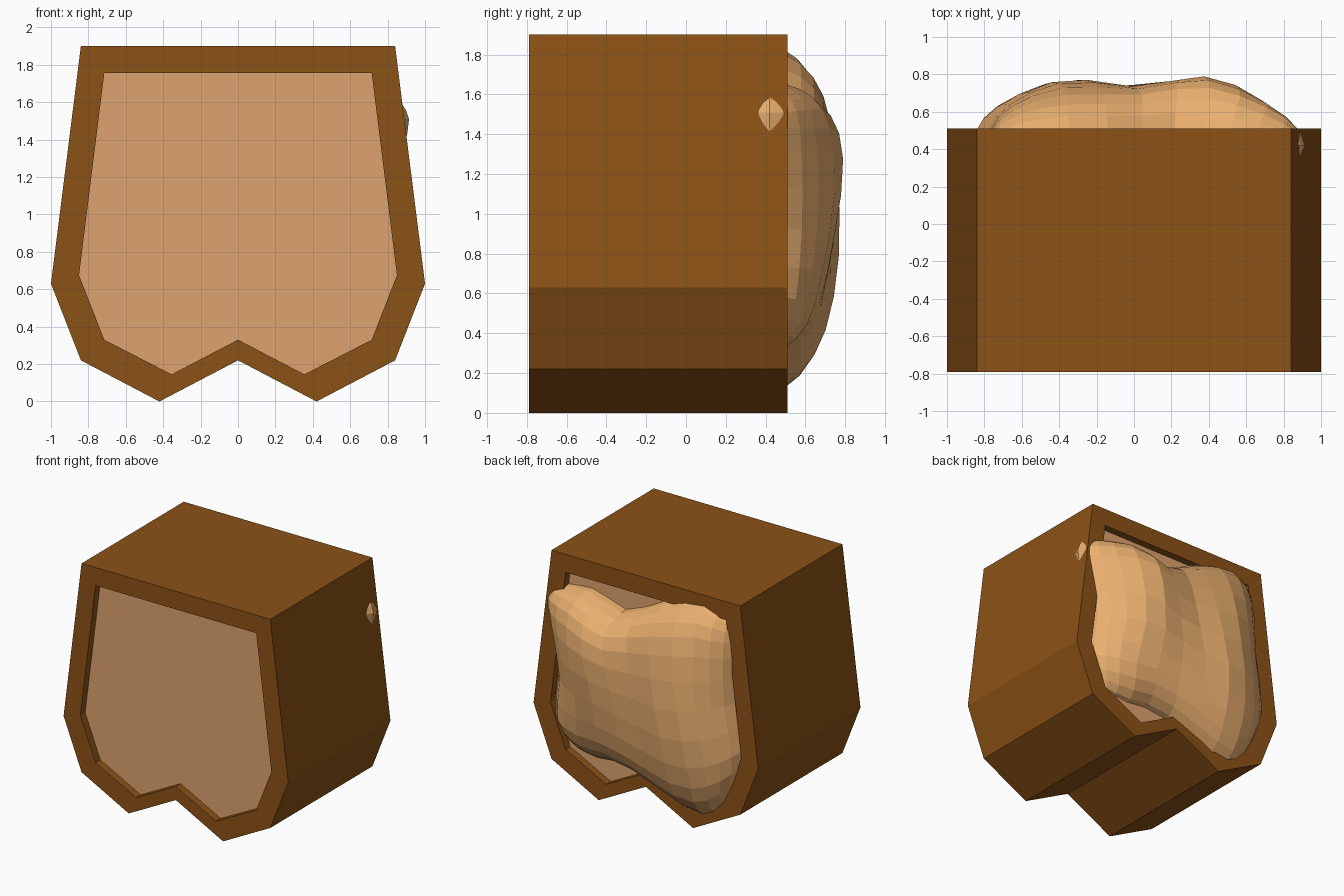
import bpy, bmesh, math
from mathutils import Vector

if "Cube" in bpy.data.objects:
    bpy.data.objects.remove(bpy.data.objects["Cube"])


def material(name, rgb):
    m = bpy.data.materials.new(name)
    m.diffuse_color = (*rgb, 1)
    m.use_nodes = True
    m.node_tree.nodes["Principled BSDF"].inputs["Base Color"].default_value = m.diffuse_color
    return m


def add_object(name, bm, mat):
    bmesh.ops.recalc_face_normals(bm, faces=bm.faces)
    me = bpy.data.meshes.new(name)
    bm.to_mesh(me)
    bm.free()
    me.materials.append(mat)
    ob = bpy.data.objects.new(name, me)
    bpy.context.collection.objects.link(ob)
    return ob


def mirrored(half):
    # half profile runs from top right to the centre notch
    return half + [(-x, z) for x, z in reversed(half) if x > 0]


crust = material("crust_brown", (0.26, 0.085, 0.008))
cream = material("cream_tan", (0.73, 0.37, 0.16))
dough = material("dough_tan", (0.82, 0.43, 0.16))

outer = mirrored([(0.84, 1.9), (1.0, 0.63), (0.84, 0.22), (0.42, 0.0), (0, 0.22)])
inner = mirrored([(0.715, 1.755), (0.85, 0.675), (0.715, 0.33), (0.355, 0.145), (0, 0.33)])
n = len(outer)

# Outer shell: a tube with a thick wall
bm = bmesh.new()
loops = [[bm.verts.new((x, y, z)) for x, z in prof]
         for prof, y in ((outer, -0.79), (outer, 0.51), (inner, 0.51), (inner, -0.79))]
for k in range(4):
    a, b = loops[k], loops[(k + 1) % 4]
    for i in range(n):
        j = (i + 1) % n
        bm.faces.new((a[i], a[j], b[j], b[i]))
add_object("outer_shell", bm, crust)

# Inner core: recessed a little at both ends
bm = bmesh.new()
face = bm.faces.new([bm.verts.new((x, -0.73, z)) for x, z in inner])
ext = bmesh.ops.extrude_face_region(bm, geom=[face], use_keep_orig=True)
bmesh.ops.translate(bm, vec=(0, 1.18, 0),
                    verts=[v for v in ext["geom"] if isinstance(v, bmesh.types.BMVert)])
add_object("inner_core", bm, cream)

# Lumpy filling: a pillow patch stretched between four curved edges (x, z)
top = [(-.78, 1.74), (-.5, 1.84), (-.12, 1.73), (.2, 1.57), (.5, 1.66), (.86, 1.62)]
bottom = [(-.76, .36), (-.62, .16), (-.45, .11), (-.15, .22), (.17, .33), (.48, .31), (.72, .36)]
left = [(-.76, .36), (-.86, .68), (-.80, 1.1), (-.79, 1.5), (-.78, 1.74)]
right = [(.72, .36), (.84, .6), (.80, .95), (.87, 1.3), (.915, 1.5), (.86, 1.62)]


def spline(pts, t):
    p = [Vector(q) for q in pts]
    p = [2 * p[0] - p[1]] + p + [2 * p[-1] - p[-2]]
    s = t * (len(pts) - 1)
    i = min(int(s), len(pts) - 2)
    f = s - i
    a, b, c, d = p[i:i + 4]
    return 0.5 * (2 * b + (c - a) * f + (2 * a - 5 * b + 4 * c - d) * f * f
                  + (3 * b - a - 3 * c + d) * f ** 3)


def patch(s, t):
    b0, b1, l, r = spline(bottom, s), spline(top, s), spline(left, t), spline(right, t)
    c00, c10, c01, c11 = map(Vector, (bottom[0], bottom[-1], top[0], top[-1]))
    return ((1 - t) * b0 + t * b1 + (1 - s) * l + s * r
            - ((1 - s) * (1 - t) * c00 + s * (1 - t) * c10 + (1 - s) * t * c01 + s * t * c11))


def bump(x, z, cx, cz, sx, sz):
    return math.exp(-((x - cx) / sx) ** 2 - ((z - cz) / sz) ** 2)


N = 14
bm = bmesh.new()
for side in (1, -0.8):
    grid = []
    for i in range(N + 1):
        row = []
        for j in range(N + 1):
            u, v = (math.sin((k / N - 0.5) * math.pi) for k in (i, j))
            x, z = patch((u + 1) / 2, (v + 1) / 2)
            h = (0.29 + 0.10 * bump(x, z, .42, 1.25, .3, .5)
                 + 0.07 * bump(x, z, -.35, 1.0, .28, .7))
            dome = math.sqrt(max(0, (1 - abs(u) ** 3) * (1 - abs(v) ** 3)))
            row.append(bm.verts.new((x, 0.42 + side * h * dome, z)))
        grid.append(row)
    for i in range(N):
        for j in range(N):
            bm.faces.new((grid[i][j], grid[i + 1][j], grid[i + 1][j + 1], grid[i][j + 1]))
bmesh.ops.remove_doubles(bm, verts=bm.verts, dist=1e-4)
add_object("lumpy_filling", bm, dough)
